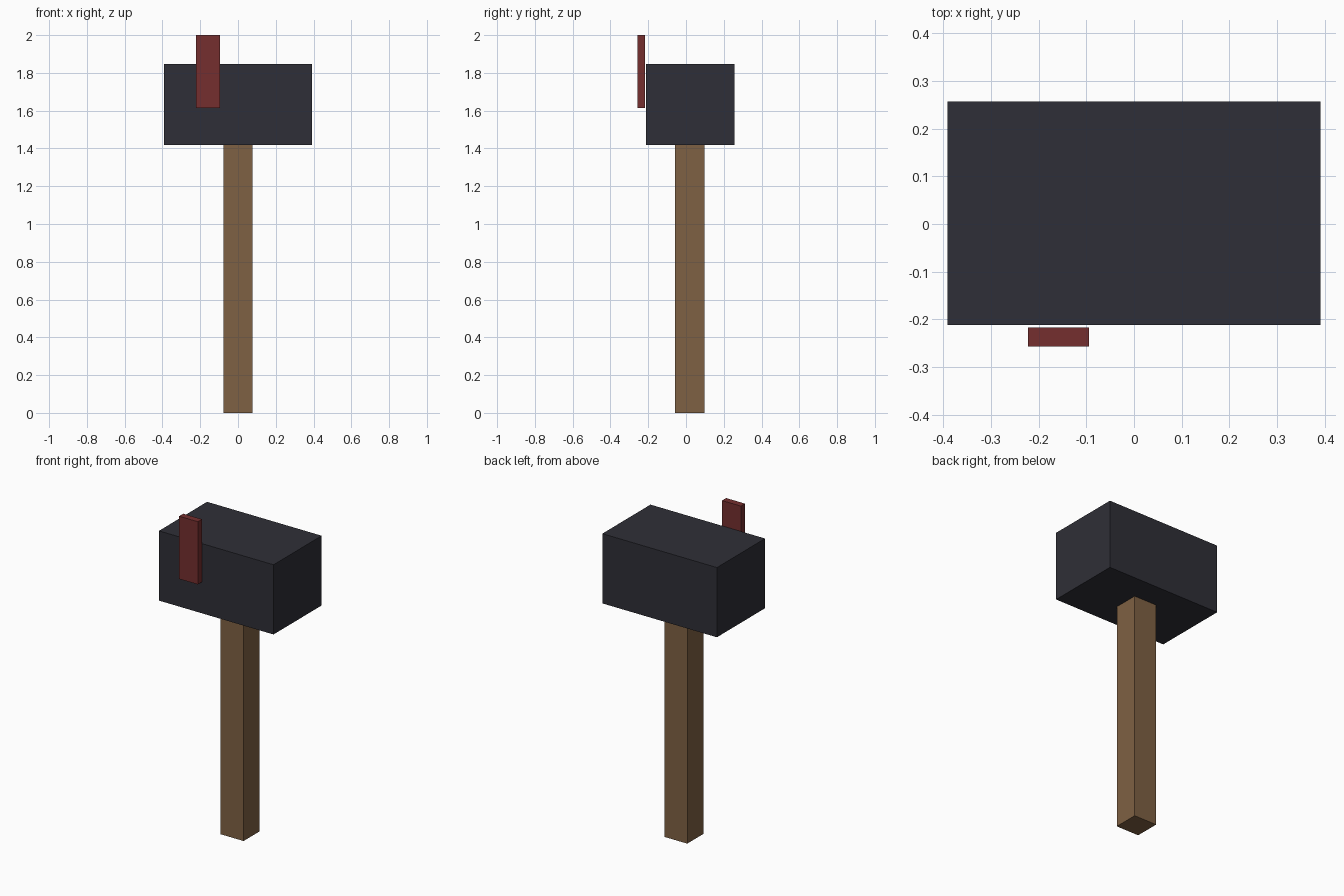
import bpy
from mathutils import Vector

if "Cube" in bpy.data.objects:
    bpy.data.objects.remove(bpy.data.objects["Cube"])


def material(name, color):
    mat = bpy.data.materials.new(name)
    mat.diffuse_color = (*color, 1.0)
    mat.use_nodes = True
    mat.node_tree.nodes["Principled BSDF"].inputs["Base Color"].default_value = mat.diffuse_color
    return mat


def box(name, low, high, mat):
    """Axis-aligned box between two opposite corners."""
    low, high = Vector(low), Vector(high)
    bpy.ops.mesh.primitive_cube_add(size=1, location=(low + high) / 2)
    obj = bpy.context.object
    obj.name = name
    obj.scale = high - low
    bpy.ops.object.transform_apply(location=False, rotation=False, scale=True)
    obj.data.materials.append(mat)
    return obj


wood = material("brown wood", (0.212, 0.119, 0.056))
dark = material("dark slate", (0.028, 0.028, 0.038))
red = material("dark red", (0.178, 0.028, 0.028))

# Square post, set slightly behind the centre
box("post", (-0.078, -0.057, 0.0), (0.078, 0.099, 1.417), wood)

# Mailbox body resting on the post
box("mailbox_body", (-0.391, -0.212, 1.417), (0.391, 0.257, 1.847), dark)

# Raised signal flag, just clear of the front face
box("signal_flag", (-0.222, -0.257, 1.613), (-0.094, -0.217, 2.0), red)
